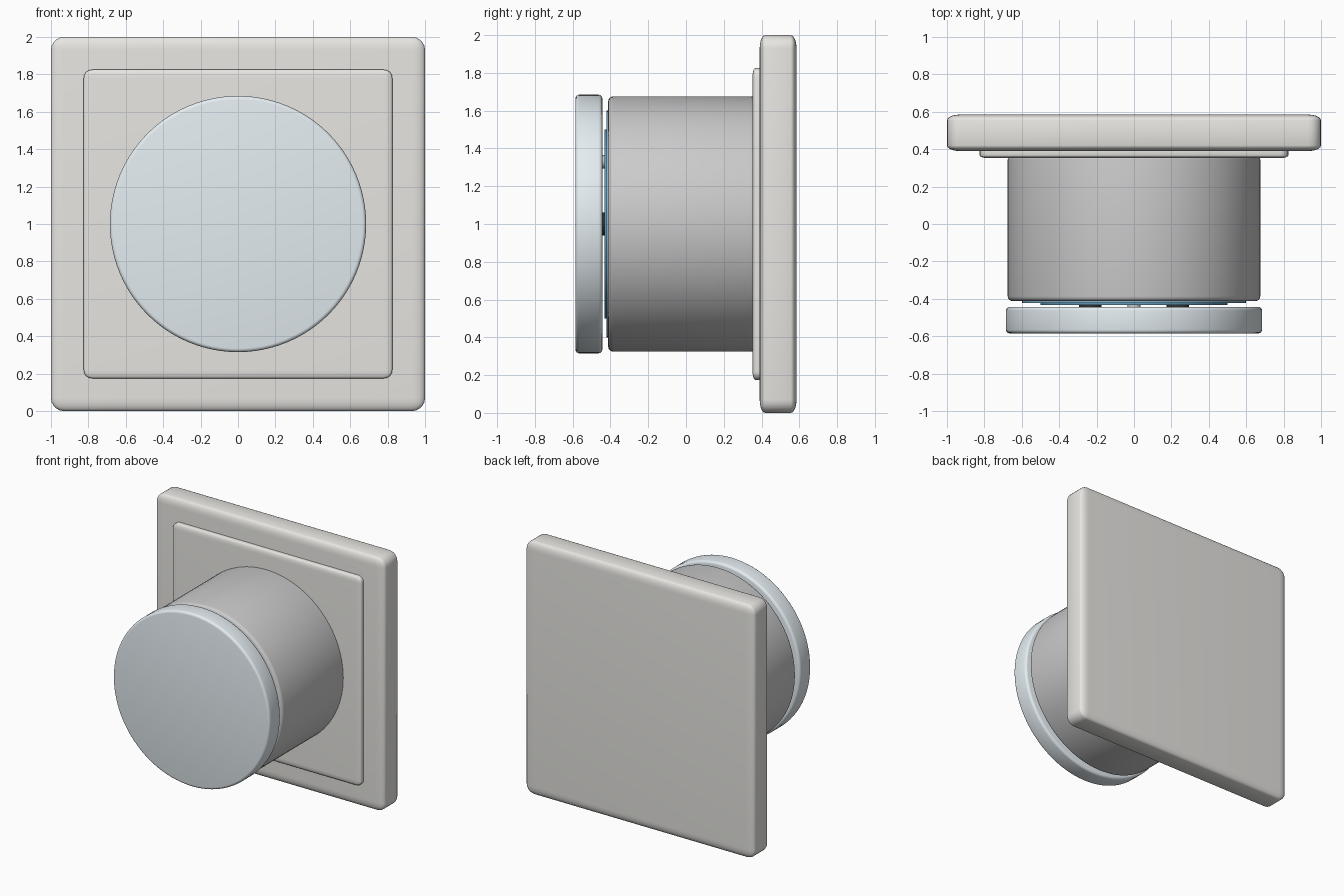
import bpy, bmesh, math
from mathutils import Matrix, Vector

if "Cube" in bpy.data.objects:
    bpy.data.objects.remove(bpy.data.objects["Cube"])


def material(name, rgb):
    m = bpy.data.materials.new(name)
    m.diffuse_color = (*rgb, 1)
    m.use_nodes = True
    m.node_tree.nodes["Principled BSDF"].inputs["Base Color"].default_value = m.diffuse_color
    return m


def finish(bm, name, mat, angle=40):
    bmesh.ops.recalc_face_normals(bm, faces=bm.faces)
    me = bpy.data.meshes.new(name)
    bm.to_mesh(me)
    bm.free()
    ob = bpy.data.objects.new(name, me)
    bpy.context.collection.objects.link(ob)
    if mat:
        me.materials.append(mat)
    bpy.ops.object.select_all(action='DESELECT')
    ob.select_set(True)
    bpy.context.view_layer.objects.active = ob
    bpy.ops.object.shade_smooth_by_angle(angle=math.radians(angle))
    return ob


def plate(name, half, y0, y1, round_xz, round_y, mat):
    """Square slab facing -y; bevelled, then squashed so rounding differs by axis."""
    bm = bmesh.new()
    bmesh.ops.create_cube(bm, size=2 * half)
    bmesh.ops.bevel(bm, geom=bm.edges[:], offset=round_xz, segments=5,
                    profile=0.5, affect='EDGES')
    mid, h = (y0 + y1) / 2, (y1 - y0) / 2
    for v in bm.verts:
        # compress the rounded band and the flat band separately along y
        d = half - abs(v.co.y)
        d = d / round_xz * round_y if d < round_xz else round_y
        v.co.y = mid + math.copysign(h - d, v.co.y)
        v.co.z += 1
    return finish(bm, name, mat)


def disc(name, radius, y0, y1, mat, bevel=0.0, x=0, z=1, sides=96):
    """Cylinder along y with optionally rounded rims."""
    bm = bmesh.new()
    bmesh.ops.create_cone(bm, cap_ends=True, segments=sides, radius1=radius,
                          radius2=radius, depth=y1 - y0)
    if bevel:
        rims = [e for e in bm.edges if any(len(f.verts) > 4 for f in e.link_faces)]
        bmesh.ops.bevel(bm, geom=rims, offset=bevel, segments=4,
                        profile=0.5, affect='EDGES')
    bm.transform(Matrix.Translation(Vector((x, (y0 + y1) / 2, z)))
                 @ Matrix.Rotation(math.pi / 2, 4, 'X'))
    return finish(bm, name, mat)


wall = material("warm_white", (0.80, 0.79, 0.76))
glass = material("pale_glass", (0.78, 0.85, 0.89))
blue = material("blue", (0.22, 0.45, 0.62))
deep_blue = material("deep_blue", (0.12, 0.32, 0.48))
black = material("black", (0.03, 0.03, 0.03))

# Wall plate and raised inner panel
plate("back_plate", 1.0, 0.39, 0.585, 0.07, 0.03, wall)
plate("inner_panel", 0.825, 0.352, 0.42, 0.045, 0.015, wall)

# Round housing
disc("housing", 0.675, -0.412, 0.37, None, bevel=0.025)

# Stacked dial discs behind the cover
disc("dial_rim", 0.60, -0.422, -0.40, blue)
disc("dial_face", 0.50, -0.432, -0.41, deep_blue)

# Small parts on the dial
for side, label in ((-1, "left"), (1, "right")):
    disc(label + "_dot", 0.06, -0.443, -0.425, black, x=0.235 * side, sides=32)
disc("top_dot", 0.035, -0.443, -0.425, None, z=1.33, sides=32)

# Front cover
disc("front_cover", 0.685, -0.585, -0.443, glass, bevel=0.02)
